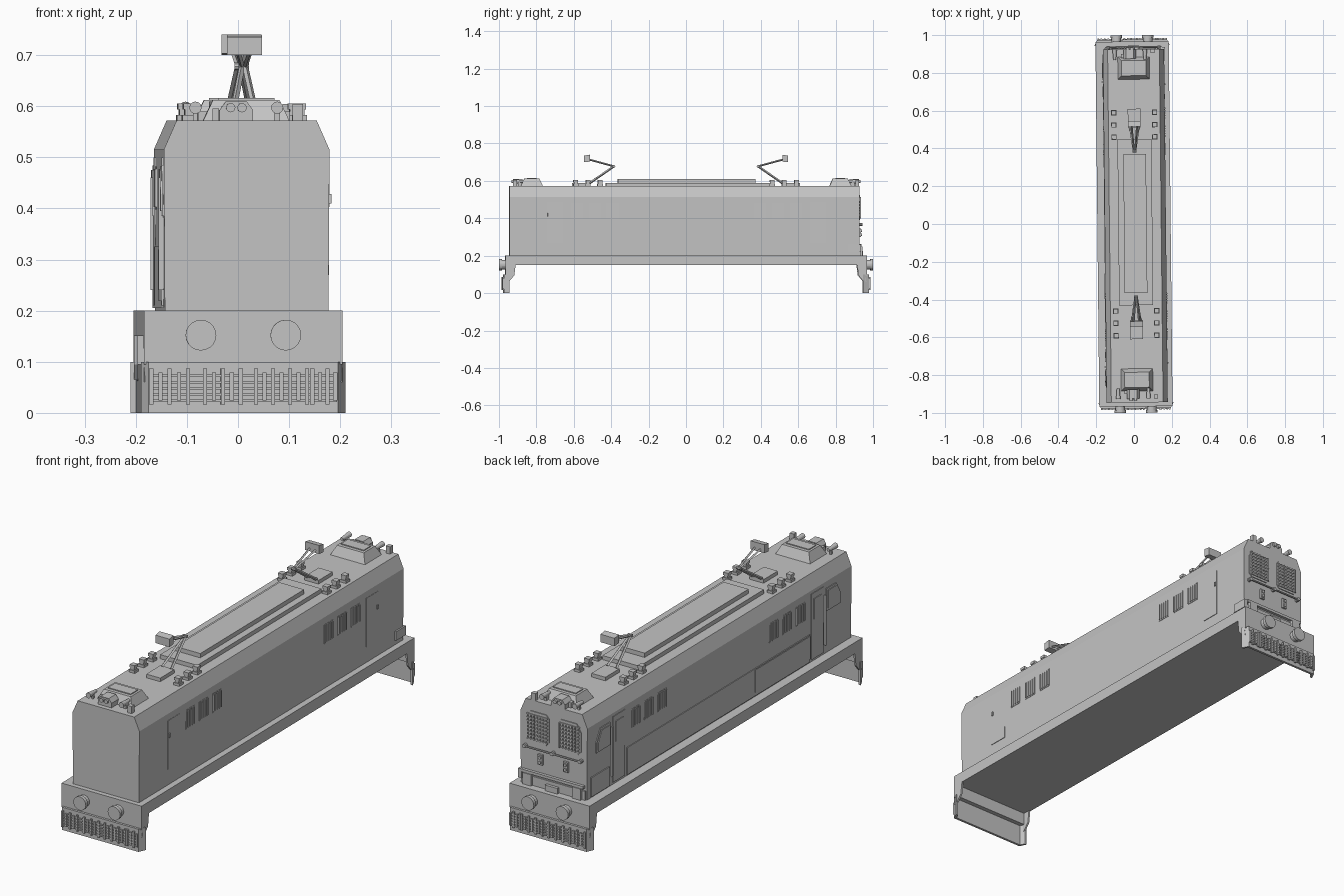
import bpy, bmesh, math
from mathutils import Vector, Matrix

if "Cube" in bpy.data.objects:
    bpy.data.objects.remove(bpy.data.objects["Cube"])

grey = bpy.data.materials.new("plain_grey")
grey.diffuse_color = (0.55, 0.55, 0.55, 1)
grey.use_nodes = True
grey.node_tree.nodes["Principled BSDF"].inputs["Base Color"].default_value = grey.diffuse_color
TURN = Matrix.Rotation(0.0105, 4, 'Z')   # the whole model sits very slightly turned
CX = 0.007                               # body centre line


def finish(name, bm):
    bmesh.ops.recalc_face_normals(bm, faces=bm.faces)
    me = bpy.data.meshes.new(name)
    bm.to_mesh(me)
    bm.free()
    me.materials.append(grey)
    me.transform(TURN)
    ob = bpy.data.objects.new(name, me)
    bpy.context.collection.objects.link(ob)
    return ob


def box(bm, x0, x1, y0, y1, z0, z1):
    m = Matrix.Translation(((x0 + x1) / 2, (y0 + y1) / 2, (z0 + z1) / 2))
    s = Matrix.Diagonal((abs(x1 - x0), abs(y1 - y0), abs(z1 - z0), 1))
    bmesh.ops.create_cube(bm, size=1, matrix=m @ s)


def prism(bm, pts, axis, a, b):
    def place(p, t):
        return {'x': (t, p[0], p[1]), 'y': (p[0], t, p[1]), 'z': (p[0], p[1], t)}[axis]
    va = [bm.verts.new(place(p, a)) for p in pts]
    vb = [bm.verts.new(place(p, b)) for p in pts]
    bm.faces.new(va)
    bm.faces.new(vb[::-1])
    for i in range(len(pts)):
        j = (i + 1) % len(pts)
        bm.faces.new((va[j], va[i], vb[i], vb[j]))


def rod(bm, p, q, r, sides=6, r2=None):
    p, q = Vector(p), Vector(q)
    d = q - p
    m = Matrix.Translation((p + q) / 2) @ d.to_track_quat('Z', 'Y').to_matrix().to_4x4()
    bmesh.ops.create_cone(bm, cap_ends=True, segments=sides, radius1=r,
                          radius2=r if r2 is None else r2, depth=d.length, matrix=m)


def frustum(bm, x, y0, y1, z0, z1, inset):
    lo = [bm.verts.new((CX + a, b, z0)) for a, b in ((-x, y0), (x, y0), (x, y1), (-x, y1))]
    i = math.copysign(inset, y1 - y0)
    x -= inset
    hi = [bm.verts.new((CX + a, b, z1)) for a, b in
          ((-x, y0 + i), (x, y0 + i), (x, y1 - i), (-x, y1 - i))]
    bm.faces.new(lo)
    bm.faces.new(hi)
    for k in range(4):
        bm.faces.new((lo[k], lo[k - 1], hi[k - 1], hi[k]))


# body shell
bm = bmesh.new()
prof = [(-.16, .19), (.16, .19), (.162, .515), (.137, .572), (-.137, .572), (-.162, .515)]
prism(bm, [(CX + x, z) for x, z in prof], 'y', -.945, .925)
finish("body_shell", bm)

# deck with flat underside
bm = bmesh.new()
box(bm, -.194, .194, -.945, .945, .15, .2)
finish("deck_frame", bm)

for s, end in ((-1, "front"), (1, "back")):
    # end beam and side brackets
    bm = bmesh.new()
    box(bm, -.194, .194, s * .945, s * .966, .095, .2)
    for x in (-.194, .186):
        prism(bm, [(s * .912, .16), (s * .95, .16), (s * .962, .06), (s * .945, .065),
                   (s * .92, .095)], 'x', x, x + .008)
    finish(end + "_beam", bm)

    # buffers
    bm = bmesh.new()
    for x in (-.083, .083):
        rod(bm, (x, s * .96, .152), (x, s * .985, .152), .025, 20)
        rod(bm, (x, s * .985, .152), (x, s, .152), .03, 20)
    finish(end + "_buffers", bm)

    # bent plough plate with swept-back ends
    bm = bmesh.new()
    prism(bm, [(-.2, s * .945), (-.185, s * .976), (.185, s * .976), (.2, s * .945),
               (.19, s * .945), (.18, s * .965), (-.18, s * .965), (-.19, s * .945)],
          'z', 0, .1)
    finish(end + "_plough", bm)

    # plough grating in four groups
    bm = bmesh.new()
    for x0, x1 in ((-.18, -.108), (-.075, -.005), (.025, .125), (.135, .18)):
        n = round((x1 - x0) / .0165)
        for i in range(n + 1):
            x = x0 + (x1 - x0) * i / n
            cut = .008 * (i % 2)
            box(bm, x - .004, x + .004, s * .974, s * .984, .016 + cut, .087 - cut)
    for z in (.024, .036, .048, .06, .073):
        box(bm, -.183, .183, s * .974, s * .981, z - .0025, z + .0025)
    finish(end + "_plough_grating", bm)

    # sloped roof unit above the cab
    bm = bmesh.new()
    frustum(bm, .085, s * .765, s * .885, .57, .612, .02)
    box(bm, CX - .055, CX + .055, s * .8, s * .85, .61, .616)
    for x in (-.06, .06):
        box(bm, CX + x - .006, CX + x + .006, s * .88, s * .9, .57, .595)
    finish(end + "_roof_unit", bm)

    # headlight block with twin lamps
    bm = bmesh.new()
    hx = CX - .02
    prism(bm, [(hx - .033, .57), (hx + .033, .57), (hx + .033, .592), (hx + .02, .61),
               (hx - .02, .61), (hx - .033, .592)], 'y', s * .875, s * .925)
    for x in (-.011, .011):
        rod(bm, (hx + x, s * .92, .597), (hx + x, s * .934, .597), .009, 16)
    finish(end + "_headlights", bm)

    # horns at the roof corners
    bm = bmesh.new()
    for x in (-.1, .06):
        rod(bm, (CX + x, s * .87, .597), (CX + x, s * .925, .597), .007, 12, .012)
        box(bm, CX + x - .004, CX + x + .004, s * .885, s * .897, .57, .597)
    box(bm, CX + .09, CX + .11, s * .905, s * .925, .57, .604)
    finish(end + "_horns", bm)

    # roof insulators
    bm = bmesh.new()
    for y in (.46, .525, .59):
        for x in (-.108, .108):
            c = CX + x
            box(bm, c - .014, c + .014, s * (y - .014), s * (y + .014), .57, .583)
            box(bm, c - .009, c + .009, s * (y - .011), s * (y + .011), .58, .595)
            box(bm, c - .012, c + .012, s * (y - .012), s * (y + .012), .593, .605)
    finish(end + "_roof_insulators", bm)

    # pantograph: base plate, two V-shaped arm pairs and head
    bm = bmesh.new()
    box(bm, CX - .034, CX + .034, s * .51, s * .61, .57, .588)
    for k in (-1, 1):
        rod(bm, (CX + k * .022, s * .515, .588), (CX + k * .003, s * .385, .678), .006, 4)
        rod(bm, (CX + k * .003, s * .385, .678), (CX + k * .016, s * .54, .72), .005, 4)
    rod(bm, (CX - .01, s * .385, .678), (CX + .01, s * .385, .678), .007, 8)
    prism(bm, [(s * .515, .703), (s * .545, .7), (s * .545, .735), (s * .515, .74)],
          'x', CX - .034, CX + .034)
    finish(end + "_pantograph", bm)

    # side vents with louvres, both walls
    bm = bmesh.new()
    for k in (-1, 1):
        w = CX + k * .161
        for y in (.395, .49, .585):
            y0, y1 = s * (y - .031), s * (y + .031)
            box(bm, w - k * .004, w + k * .002, y0, y1, .398, .482)
            for i in range(5):
                yy = s * (y - .026 + .013 * i)
                box(bm, w, w + k * .005, yy - .003, yy + .003, .403, .477)
    finish(end + "_side_vents", bm)

    # doors: left door has a window, right door is a plain panel with handle
    bm = bmesh.new()
    w = CX - .161
    box(bm, w - .003, w, s * .66, s * .745, .21, .5)
    box(bm, w - .006, w, s * .675, s * .73, .385, .475)
    box(bm, w - .009, w, s * .752, s * .757, .24, .46)
    finish(end + "_left_door", bm)
    bm = bmesh.new()
    w = CX + .161
    box(bm, w - .004, w + .002, s * .66, s * .745, .27, .485)
    box(bm, w, w + .007, s * .733, s * .741, .41, .428)
    finish(end + "_right_door", bm)

    # left cab side window with sloped edge
    bm = bmesh.new()
    w = CX - .161
    outer = [(.765, .385), (.865, .385), (.865, .43), (.835, .485), (.765, .485)]
    inner = [(.775, .395), (.855, .395), (.855, .428), (.83, .475), (.775, .475)]
    prism(bm, [(s * y, z) for y, z in outer], 'x', w + .003, w - .004)
    prism(bm, [(s * y, z) for y, z in inner], 'x', w, w - .007)
    finish(end + "_cab_side_window", bm)

# stepped roof panel
bm = bmesh.new()
box(bm, CX - .09, CX + .09, -.43, .45, .57, .59)
box(bm, CX - .06, CX + .06, -.365, .37, .585, .609)
finish("roof_panel", bm)

# left wall panels
bm = bmesh.new()
w = CX - .161
box(bm, w - .003, w + .003, -.65, .645, .205, .325)
box(bm, w - .005, w + .003, -.65, -.26, .22, .32)
box(bm, w - .004, w + .003, .77, .9, .205, .29)
finish("left_wall_panels", bm)

# back face windows with grilles
bm = bmesh.new()
for c in (CX - .077, CX + .077):
    k = 1 if c > CX else -1
    shape = [(-.055, .405), (-.042, .39), (.042, .39), (.057, .405), (.057, .49),
             (.035, .525), (-.042, .525), (-.055, .51)]
    prism(bm, [(c + k * x, z) for x, z in shape], 'y', .92, .929)
    for i in range(7):
        x = c - .045 + .015 * i
        box(bm, x - .0025, x + .0025, .925, .934, .4, .512)
    for i in range(8):
        z = .402 + .0155 * i
        box(bm, c - .05, c + .05, .925, .933, z - .0025, z + .0025)
finish("back_windows", bm)

# back handrail
bm = bmesh.new()
rod(bm, (CX - .135, .938, .367), (CX + .135, .938, .367), .004, 8)
for x in (-.135, 0, .135):
    rod(bm, (CX + x, .92, .367), (CX + x, .943, .367), .008, 10)
finish("back_handrail", bm)

# back marker lights
bm = bmesh.new()
for x in (-.062, .062):
    box(bm, CX + x - .011, CX + x + .011, .92, .934, .3, .345)
    for z in (.312, .333):
        rod(bm, (CX + x, .93, z), (CX + x, .939, z), .007, 12)
finish("back_marker_lights", bm)

# back ledge, step boxes and corner box
bm = bmesh.new()
box(bm, CX - .15, CX + .15, .92, .938, .25, .262)
box(bm, CX - .155, CX + .155, .92, .932, .2, .24)
for x in (-.12, .12):
    box(bm, CX + x - .02, CX + x + .02, .92, .942, .2, .25)
box(bm, CX - .03, CX + .03, .92, .945, .2, .225)
box(bm, CX + .15, CX + .167, .865, .935, .22, .26)
finish("back_ledge", bm)
